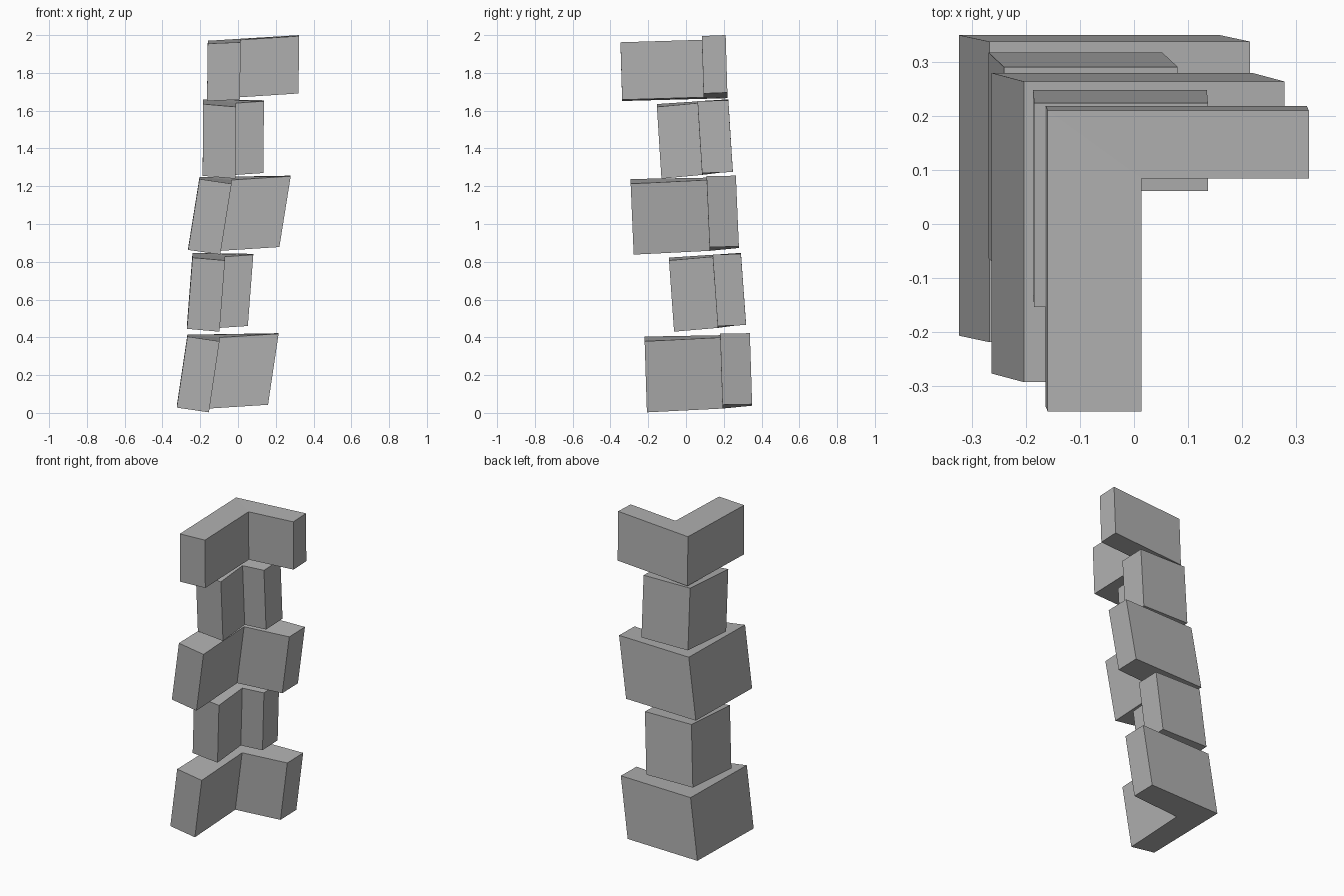
import bpy, bmesh

cube = bpy.data.objects.get("Cube")
if cube:
    bpy.data.objects.remove(cube, do_unlink=True)

grey = bpy.data.materials.new("stone grey")
grey.use_nodes = True
colour = (0.44, 0.44, 0.44, 1)
grey.diffuse_color = colour
grey.node_tree.nodes["Principled BSDF"].inputs["Base Color"].default_value = colour


def corner_block(name, corner, arms, widths, lean, base, height, lifts):
    """Leaning L-shaped prism. corner is the outer back corner of the top;
    lean is the shift from top to bottom; lifts are the tilts of the corners."""
    x, y = corner
    right, front = arms
    wx, wy = widths
    outline = [(x, y), (x + right, y), (x + right, y - wy),
               (x + wx, y - wy), (x + wx, y - front), (x, y - front)]
    bm = bmesh.new()
    top = [bm.verts.new((px, py, base + height + l))
           for (px, py), l in zip(outline, lifts)]
    bottom = [bm.verts.new((px + lean[0], py + lean[1], base + l))
              for (px, py), l in zip(outline, lifts)]
    # Caps are mitred from the outer to the inner corner
    for ring in (top, bottom):
        bm.faces.new([ring[i] for i in (0, 1, 2, 3)])
        bm.faces.new([ring[i] for i in (0, 3, 4, 5)])
    for i in range(6):
        j = (i + 1) % 6
        bm.faces.new((bottom[i], bottom[j], top[j], top[i]))
    bmesh.ops.recalc_face_normals(bm, faces=bm.faces)
    mesh = bpy.data.meshes.new(name)
    bm.to_mesh(mesh)
    bm.free()
    mesh.materials.append(grey)
    bpy.context.collection.objects.link(bpy.data.objects.new(name, mesh))


# Corner tilts: outer, right back, right front, inner, front right, front left
large = (0.035, 0.043, 0.04, 0.02, 0, 0.025)
small = (0.04, 0.035, 0.03, 0.02, 0, 0.015)
cap = (0.015, 0.045, 0.04, 0.02, 0.007, 0)

corner_block("bottom_block", (-0.268, 0.338), (0.483, 0.557), (0.17, 0.157),
             (-0.056, 0.012), 0.003, 0.376, large)
corner_block("lower_spacer", (-0.241, 0.291), (0.322, 0.381), (0.172, 0.15),
             (-0.029, 0.027), 0.43, 0.377, small)
corner_block("middle_block", (-0.204, 0.264), (0.483, 0.557), (0.17, 0.155),
             (-0.06, 0.016), 0.838, 0.375, large)
corner_block("upper_spacer", (-0.185, 0.224), (0.322, 0.378), (0.174, 0.163),
             (-0.002, 0.024), 1.24, 0.38, small)
corner_block("top_block", (-0.16, 0.21), (0.484, 0.557), (0.174, 0.126),
             (-0.004, 0.009), 1.651, 0.304, cap)
